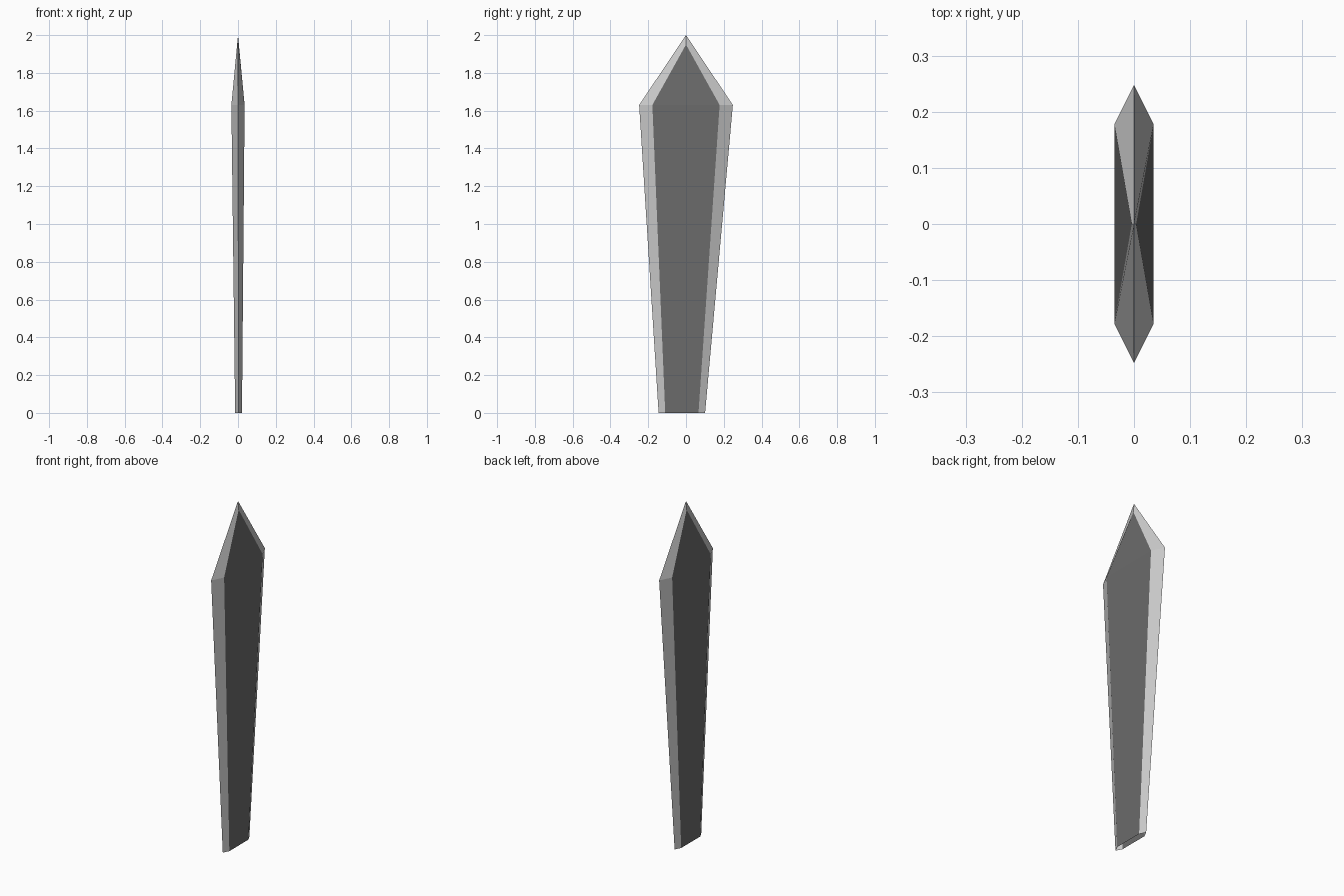
import bpy, bmesh

if "Cube" in bpy.data.objects:
    bpy.data.objects.remove(bpy.data.objects["Cube"])

# Blade stations: z, centre x, centre y, half thickness, flat half width, edge half width
STATIONS = [
    (0.0, 0.003, -0.022, 0.018, 0.088, 0.123),
    (1.63, 0.0, 0.0, 0.035, 0.178, 0.248),
]

bm = bmesh.new()


def hex_ring(z, cx, cy, t, flat, edge):
    """Six-sided blade section: two flats joined by sharp edges."""
    pts = [(0, -edge), (t, -flat), (t, flat), (0, edge), (-t, flat), (-t, -flat)]
    return [bm.verts.new((cx + x, cy + y, z)) for x, y in pts]


def add_face(verts, slot=0):
    bm.faces.new(verts).material_index = slot


base, shoulder = [hex_ring(*s) for s in STATIONS]

# Tapering body, open at the base, with dark flats between light bevels
for i in range(6):
    j = (i + 1) % 6
    add_face((base[i], base[j], shoulder[j], shoulder[i]), 1 if i in (1, 4) else 0)

# Pointed tip: each flat ends at its own ridge point just below the apex
apex = bm.verts.new((0, 0, 2.0))
for k, x in ((0, 0.004), (3, -0.004)):
    ridge = bm.verts.new((x, 0, 1.95))
    a, b, c, d = [shoulder[(k + n) % 6] for n in range(4)]
    add_face((b, c, ridge), 1)
    add_face((a, b, ridge, apex))
    add_face((c, d, apex, ridge))

bmesh.ops.recalc_face_normals(bm, faces=bm.faces)
mesh = bpy.data.meshes.new("blade")
bm.to_mesh(mesh)
bm.free()

# Light bevels and dark flats
for name, grey in (("bevel_grey", 0.8), ("flat_dark", 0.147)):
    mat = bpy.data.materials.new(name)
    mat.diffuse_color = (grey, grey, grey, 1)
    mat.use_nodes = True
    mat.node_tree.nodes["Principled BSDF"].inputs["Base Color"].default_value = mat.diffuse_color
    mesh.materials.append(mat)

blade = bpy.data.objects.new("blade", mesh)
bpy.context.collection.objects.link(blade)
